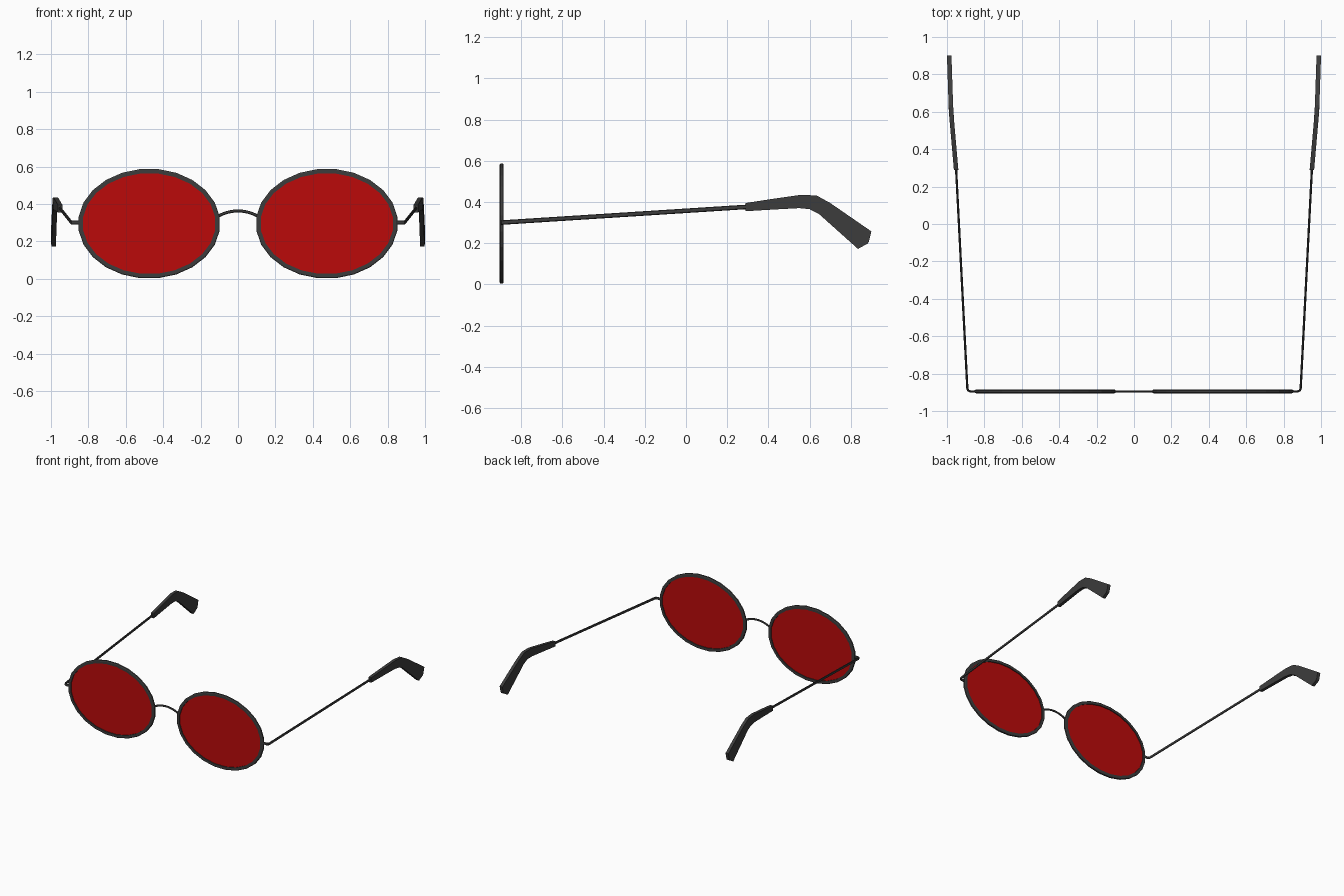
import bpy
import bmesh
from math import sin, cos, pi
from mathutils import Vector

cube = bpy.data.objects.get("Cube")
if cube:
    bpy.data.objects.remove(cube)


def make_material(name, colour):
    mat = bpy.data.materials.new(name)
    mat.use_nodes = True
    mat.diffuse_color = colour
    mat.node_tree.nodes["Principled BSDF"].inputs["Base Color"].default_value = colour
    return mat


FRAME = make_material("dark grey frame", (0.045, 0.045, 0.045, 1))
LENS = make_material("red lens", (0.5, 0.003, 0.003, 1))


def loft(name, rings, mat, closed=False, smooth=False):
    """Skin a list of equal-length vertex rings into one object."""
    bm = bmesh.new()
    rows = [[bm.verts.new(p) for p in ring] for ring in rings]
    n = len(rows[0])
    for i in range(len(rows) if closed else len(rows) - 1):
        a, b = rows[i], rows[(i + 1) % len(rows)]
        for j in range(n):
            k = (j + 1) % n
            bm.faces.new((a[j], a[k], b[k], b[j]))
    if not closed:
        bm.faces.new(rows[0])
        bm.faces.new(rows[-1])
    bmesh.ops.recalc_face_normals(bm, faces=bm.faces)
    mesh = bpy.data.meshes.new(name)
    bm.to_mesh(mesh)
    bm.free()
    mesh.materials.append(mat)
    obj = bpy.data.objects.new(name, mesh)
    bpy.context.collection.objects.link(obj)
    if smooth:
        bpy.ops.object.select_all(action='DESELECT')
        obj.select_set(True)
        bpy.context.view_layer.objects.active = obj
        bpy.ops.object.shade_smooth_by_angle()
    return obj


def wire(name, path, width, height, sides=8):
    """Sweep an oval section along a path."""
    pts = [Vector(p) for p in path]
    rings = []
    for i, p in enumerate(pts):
        tangent = (pts[min(i + 1, len(pts) - 1)] - pts[max(i - 1, 0)]).normalized()
        side = tangent.cross(Vector((0, 0, 1))).normalized()
        up = side.cross(tangent)
        rings.append([p + side * width * cos(2 * pi * k / sides) + up * height * sin(2 * pi * k / sides)
                      for k in range(sides)])
    return loft(name, rings, FRAME, smooth=True)


SEGMENTS = 24
LENS_X, LENS_Z, FRONT_Y = 0.475, 0.295, -0.895
RX, RZ = 0.38, 0.294


def oval(cx, inset, y):
    """Points of the lens outline, moved inwards by inset."""
    angles = [2 * pi * (i + 0.5) / SEGMENTS for i in range(SEGMENTS)]
    return [(cx + (RX - inset) * cos(a), y, LENS_Z + (RZ - inset) * sin(a)) for a in angles]


# Ear tip stations: (y, z) of the upper edge, then of the lower edge
TIP = [((0.29, 0.395), (0.29, 0.355)), ((0.42, 0.415), (0.42, 0.363)),
       ((0.56, 0.435), (0.55, 0.370)), ((0.635, 0.431), (0.60, 0.365)),
       ((0.70, 0.395), (0.645, 0.342)), ((0.90, 0.257), (0.835, 0.172)),
       ((0.888, 0.208), (0.882, 0.198))]


def tip_x(y):
    return 0.952 + 0.026 * (y - 0.3) / 0.3 if y < 0.6 else 0.978 + 0.01 * (y - 0.6) / 0.3


for label, s in (("left", 1), ("right", -1)):
    cx = s * LENS_X

    # Rim with a bevelled section, and the flat lens inside it
    section = ((0, -0.006), (0.006, -0.01), (0.024, -0.01),
               (0.024, 0.01), (0.006, 0.01), (0, 0.006))
    outlines = [oval(cx, inset, FRONT_Y + dy) for inset, dy in section]
    loft(label + "_rim", list(zip(*outlines)), FRAME, closed=True)
    loft(label + "_lens", [oval(cx, 0.02, FRONT_Y + dy) for dy in (-0.003, 0.003)], LENS)

    # Hinge wire that bends back into the arm
    arm = [(s * 0.84, FRONT_Y, 0.30), (s * 0.875, FRONT_Y, 0.30),
           (s * 0.886, -0.891, 0.30), (s * 0.891, -0.88, 0.301), (s * 0.952, 0.31, 0.377)]
    wire(label + "_arm", arm, 0.006, 0.011)

    # Curved ear tip
    rings = []
    for (yt, zt), (yb, zb) in TIP:
        rings.append([(s * (tip_x(y) + dx), y, z) for y, z, dx in
                      ((yt, zt, -0.012), (yt, zt, 0.012), (yb, zb, 0.012), (yb, zb, -0.012))])
    loft(label + "_ear_tip", rings, FRAME)

# Arched bridge between the rims
bridge = [(0.112 * t / 6, FRONT_Y, 0.363 - 0.031 * (t / 6) ** 2) for t in range(-6, 7)]
wire("bridge", bridge, 0.006, 0.008)
